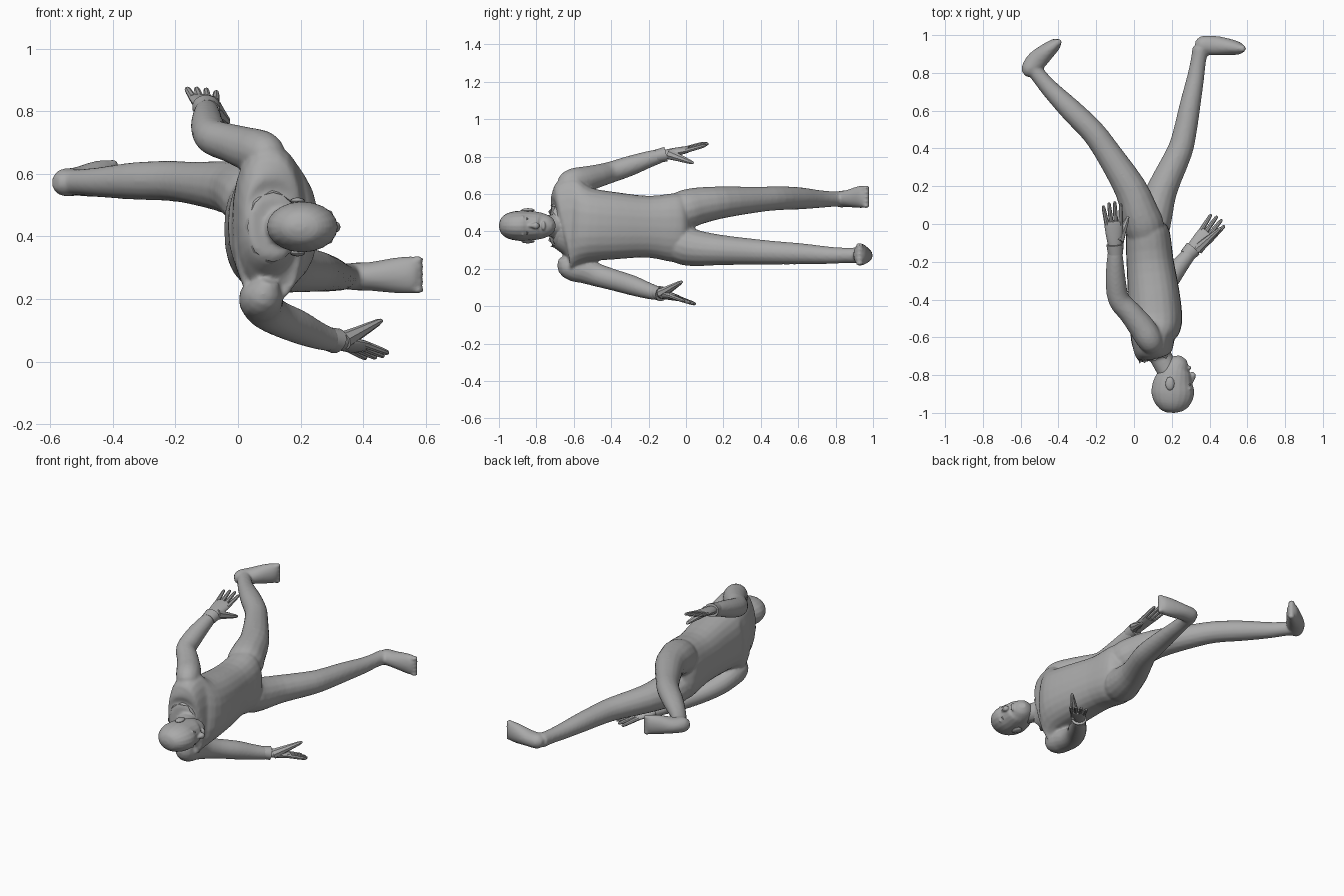
import bpy, bmesh, math
from mathutils import Vector as V

if "Cube" in bpy.data.objects:
    bpy.data.objects.remove(bpy.data.objects["Cube"])

grey = bpy.data.materials.new("plain grey")
grey.diffuse_color = (0.4, 0.4, 0.4, 1)
grey.use_nodes = True
grey.node_tree.nodes["Principled BSDF"].inputs["Base Color"].default_value = grey.diffuse_color


def finish(bm, name, angle=35):
    bmesh.ops.recalc_face_normals(bm, faces=bm.faces)
    me = bpy.data.meshes.new(name)
    bm.to_mesh(me)
    bm.free()
    me.materials.append(grey)
    ob = bpy.data.objects.new(name, me)
    bpy.context.collection.objects.link(ob)
    bpy.ops.object.select_all(action='DESELECT')
    ob.select_set(True)
    bpy.context.view_layer.objects.active = ob
    bpy.ops.object.shade_smooth_by_angle(angle=math.radians(angle))
    return ob


def spline(rows, steps):
    """Catmull-Rom through rows of numbers."""
    out = []
    for i in range(len(rows) - 1):
        p0, p1, p2, p3 = (rows[max(0, min(len(rows) - 1, i + k))] for k in (-1, 0, 1, 2))
        for s in range(steps):
            t = s / steps
            out.append([0.5 * (2 * b + (c - a) * t + (2 * a - 5 * b + 4 * c - d) * t * t
                               + (3 * b - a - 3 * c + d) * t ** 3)
                        for a, b, c, d in zip(p0, p1, p2, p3)])
    return out + [list(rows[-1])]


def tube(name, rows, ref=(0, 0, 1), sides=16, steps=3, caps=True, power=1):
    """Loft of ellipses; row = x, y, z, radius along ref, other radius. power < 1 is boxier."""
    rows = [list(r) + [r[3]] if len(r) == 4 else list(r) for r in rows]
    rows = spline(rows, steps)
    bm = bmesh.new()
    rings = []
    for i, r in enumerate(rows):
        t = (V(rows[min(i + 1, len(rows) - 1)][:3]) - V(rows[max(i - 1, 0)][:3])).normalized()
        u = V(ref)
        u = (u - t * u.dot(t)).normalized()
        v = t.cross(u)
        ring = []
        for k in range(sides):
            a = 2 * math.pi * k / sides
            c, s = (math.copysign(abs(f) ** power, f) for f in (math.cos(a), math.sin(a)))
            ring.append(bm.verts.new(V(r[:3]) + u * c * max(r[3], .002) + v * s * max(r[4], .002)))
        rings.append(ring)
    for a, b in zip(rings, rings[1:]):
        for k in range(sides):
            n = (k + 1) % sides
            bm.faces.new((a[k], a[n], b[n], b[k]))
    if caps:
        bm.faces.new(rings[0])
        bm.faces.new(rings[-1])
    return finish(bm, name)


def ball(name, loc, size):
    bm = bmesh.new()
    bmesh.ops.create_uvsphere(bm, u_segments=12, v_segments=8, radius=1)
    bmesh.ops.scale(bm, vec=size, verts=bm.verts)
    bmesh.ops.translate(bm, vec=loc, verts=bm.verts)
    return finish(bm, name)


def fuse(name, parts, voxel, rounds):
    """Join overlapping parts into one smooth skin."""
    bpy.ops.object.select_all(action='DESELECT')
    for p in parts:
        p.select_set(True)
    bpy.context.view_layer.objects.active = parts[0]
    bpy.ops.object.join()
    ob = parts[0]
    ob.name = name
    rm = ob.modifiers.new("skin", 'REMESH')
    rm.mode, rm.voxel_size, rm.use_smooth_shade = 'VOXEL', voxel, True
    sm = ob.modifiers.new("soften", 'SMOOTH')
    sm.factor, sm.iterations = .5, rounds


# torso
body = [tube("torso", [(.11, -.715, .43, .09, .07), (.105, -.695, .43, .135, .088),
                       (.10, -.67, .435, .195, .10), (.10, -.64, .44, .245, .11),
                       (.10, -.59, .44, .25, .12), (.112, -.52, .435, .20, .143),
                       (.105, -.38, .43, .18, .138), (.085, -.2, .425, .165, .125),
                       (.074, -.06, .42, .185, .118), (.070, -.01, .42, .17, .10),
                       (.068, .02, .42, .12, .06)], sides=24, power=.85)]

# arms from shoulder to wrist
body.append(tube("upper_arm", [
    (.11, -.655, .61, .03), (.095, -.635, .65, .06), (.075, -.60, .668, .07),
    (.04, -.545, .677, .07), (-.02, -.47, .697, .062), (-.08, -.40, .717, .057),
    (-.097, -.3, .75, .054), (-.10, -.2, .785, .045), (-.10, -.13, .805, .037)]))
body.append(tube("lower_arm", [
    (.10, -.655, .26, .03), (.085, -.635, .22, .06), (.075, -.60, .203, .07),
    (.075, -.545, .192, .07), (.088, -.47, .165, .062), (.125, -.385, .14, .057),
    (.19, -.29, .112, .054), (.25, -.21, .085, .045), (.30, -.15, .068, .037)]))

# legs from hip to ankle
body.append(tube("upper_leg", [
    (.08, -.16, .48, .05), (.07, -.09, .50, .085), (.054, -.01, .515, .105),
    (.03, .06, .535, .1), (-.02, .19, .555, .086), (-.14, .38, .57, .069),
    (-.22, .49, .577, .064), (-.33, .60, .577, .06), (-.44, .71, .573, .048),
    (-.50, .78, .573, .042), (-.53, .82, .573, .042)]))
body.append(tube("lower_leg", [
    (.08, -.16, .36, .05), (.082, -.09, .34, .085), (.088, -.01, .325, .105),
    (.11, .06, .31, .096), (.152, .19, .30, .081), (.24, .38, .29, .068),
    (.27, .49, .285, .062), (.295, .62, .28, .056), (.325, .77, .272, .046),
    (.34, .86, .272, .041), (.352, .93, .272, .043)]))

# feet from heel to ball, with toes
feet = {
    "upper_foot": [(-.583, .795, .572, .02, .02), (-.56, .815, .572, .043, .043),
                   (-.515, .865, .575, .046, .054), (-.46, .915, .582, .057, .044),
                   (-.42, .948, .585, .06, .034), (-.402, .962, .585, .05, .024)],
    "lower_foot": [(.325, .945, .272, .02, .02), (.355, .947, .272, .043, .047),
                   (.42, .945, .272, .046, .052), (.50, .938, .275, .057, .044),
                   (.555, .93, .277, .06, .034), (.574, .928, .277, .05, .024)]}
for name, rows in feet.items():
    body.append(tube(name, rows))
    end = V(rows[-1][:3])
    for i in range(5):
        body.append(ball(f"{name}_toe_{i + 1}", end + V((0, 0, (i - 2) * .024)), (.02, .02, .013)))

# neck, then fuse the body
body.append(tube("neck", [(.10, -.62, .43, .065), (.145, -.71, .43, .06), (.195, -.81, .43, .055)]))
fuse("body", body, .008, 5)

# open collar with a jagged rim
collar = tube("collar", [(.10, -.66, .43, .15, .10), (.105, -.69, .43, .122, .09),
                         (.112, -.725, .43, .11, .082)], steps=1, caps=False)
for i, vert in enumerate(collar.data.vertices):
    if i >= 32 and i % 2:
        vert.co.y += .02

# head: loft from crown to chin, face looking along +x
head = [tube("skull", [(.195, -.999, .43, .012, .02), (.196, -.985, .43, .045, .06),
                       (.2, -.95, .43, .069, .095), (.205, -.90, .43, .08, .113),
                       (.207, -.85, .43, .08, .108), (.218, -.80, .43, .075, .09),
                       (.228, -.76, .43, .066, .074), (.25, -.725, .43, .045, .046),
                       (.262, -.708, .43, .015, .018)], sides=20),
        tube("nose", [(.295, -.855, .43, .008, .01), (.308, -.82, .43, .012, .014),
                      (.312, -.80, .43, .019, .016), (.30, -.788, .43, .008, .008)], sides=10),
        ball("lips", (.293, -.762, .43), (.011, .011, .026))]
for side, s in (("upper", 1), ("lower", -1)):
    ball(side + "_ear", (.19, -.845, .43 + s * .083), (.024, .036, .011))
    ball(side + "_eye", (.292, -.85, .43 + s * .032), (.01, .006, .014))
    head.append(ball(side + "_brow", (.293, -.872, .43 + s * .03), (.013, .007, .026)))
fuse("head", head, .005, 3)


def hand(name, wrist, knuckle, tip, spread, thumb):
    w, k, t, s = V(wrist), V(knuckle), V(tip), V(spread).normalized()
    d = (k - w).normalized()
    # cuff, palm, four fingers and thumb
    tube(name + "_cuff", [(*(w - d * .04), .04, .036), (*(w + d * .012), .046, .04)], ref=s, steps=1)
    tube(name + "_palm", [(*(w - d * .02), .03, .024), (*(w + d * .04), .042, .024),
                          (*k, .05, .017), (*(k + d * .012), .042, .012)], ref=s)
    for i, length in enumerate((.8, .95, 1, .9)):
        a = k + s * (i - 1.5) * .024 - d * .01
        b = k + (t - k) * length + s * (i - 1.5) * .032
        tube(f"{name}_finger_{i + 1}", [(*a, .013), (*a.lerp(b, .5), .0115), (*a.lerp(b, .92), .009),
                                        (*b, .003)], sides=8, steps=2, ref=s)
    a, b = w + d * .03 + s * .02, V(thumb)
    tube(name + "_thumb", [(*a, .03), (*a.lerp(b, .4), .021), (*a.lerp(b, .9), .011), (*b, .004)],
         sides=8, steps=2, ref=d.cross(s))


hand("upper_hand", (-.10, -.12, .81), (-.108, .005, .838), (-.118, .12, .872), (1, 0, -.15),
     (-.03, .04, .765))
hand("lower_hand", (.305, -.14, .068), (.385, -.055, .047), (.455, .035, .014), (.65, -.7, .2),
     (.46, -.02, .132))
